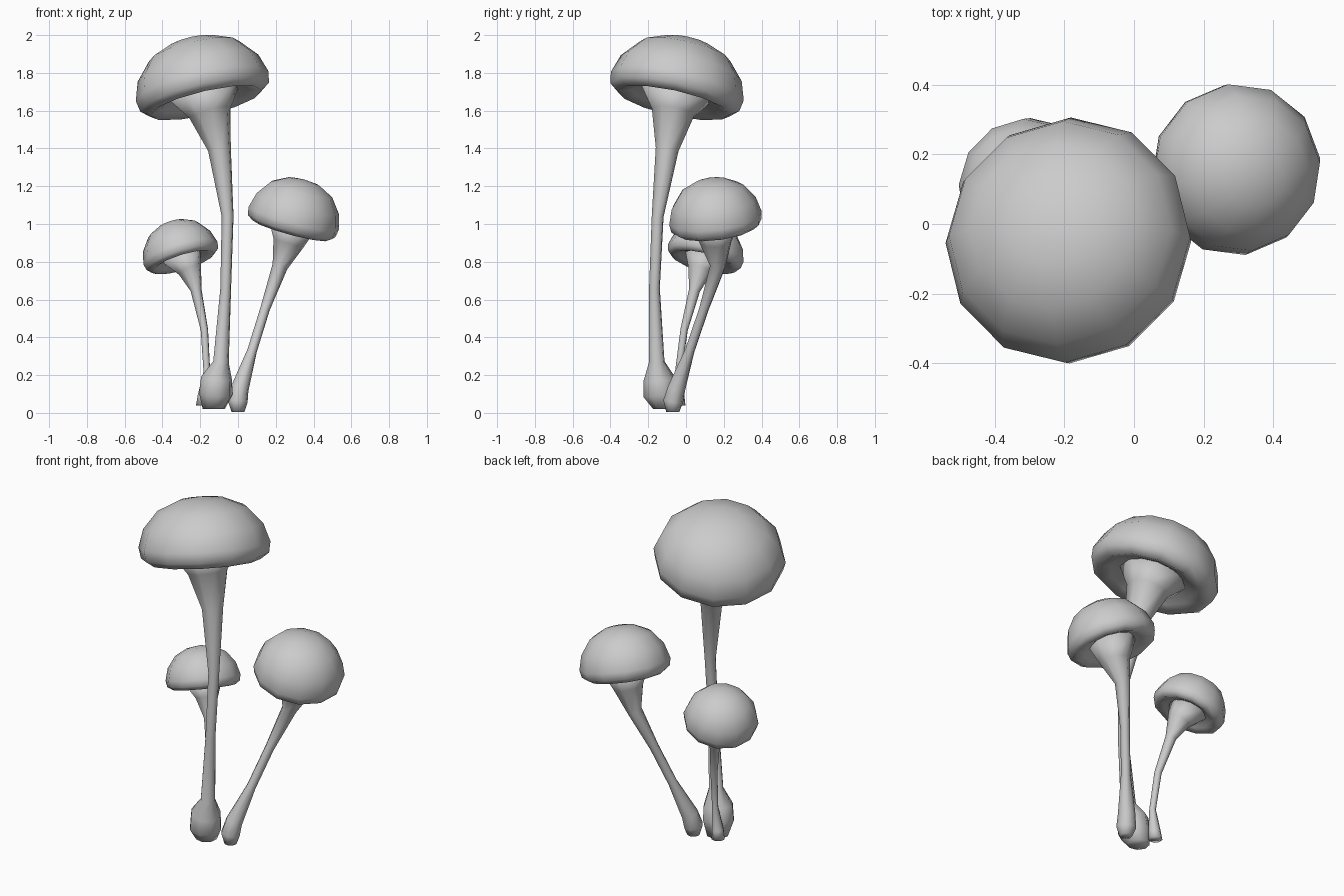
import bpy, bmesh, math
from mathutils import Vector

if "Cube" in bpy.data.objects:
    bpy.data.objects.remove(bpy.data.objects["Cube"])


def loft(name, rings, tip_first=False):
    """Skin rings given as (centre, axis, radius, sides, phase)."""
    bm = bmesh.new()
    loops = []
    for c, axis, r, n, phase in rings:
        q = Vector((0, 0, 1)).rotation_difference(axis)
        loop = []
        for i in range(n):
            a = 2 * math.pi * i / n + phase
            p = q @ Vector((math.cos(a) * r, math.sin(a) * r, 0))
            loop.append(bm.verts.new(c + p))
        loops.append(loop)
    for a, b in zip(loops, loops[1:]):
        n = len(a)
        for i in range(n):
            j = (i + 1) % n
            bm.faces.new((a[i], a[j], b[j], b[i]))
    # close both ends
    bm.faces.new(loops[0])
    if tip_first:
        bmesh.ops.pointmerge(bm, verts=loops[0], merge_co=rings[0][0])
    bm.faces.new(loops[-1])
    bmesh.ops.recalc_face_normals(bm, faces=bm.faces)
    me = bpy.data.meshes.new(name)
    bm.to_mesh(me)
    bm.free()
    for p in me.polygons:
        p.use_smooth = True
    ob = bpy.data.objects.new(name, me)
    bpy.context.collection.objects.link(ob)
    return ob


# half profile of a cap: (radius / R, height); positive heights scale with
# the dome height, negative ones with R
CAP = [(0.0, 1.0), (0.35, 0.94), (0.68, 0.74), (0.91, 0.38), (1.0, 0.0),
       (0.97, -0.17), (0.84, -0.26), (0.66, -0.20), (0.45, -0.10)]


def mushroom(prefix, centre, axis, R, dome, phase, path):
    centre, axis = Vector(centre), Vector(axis).normalized()
    # cap
    rings = []
    for r, h in CAP:
        h = h * dome if h > 0 else h * R
        rings.append((centre + axis * h, axis, max(r, 0.01) * R, 12, phase))
    loft(prefix + "_cap", rings, tip_first=True)
    # stem, flaring into the underside of the cap
    pts = [(Vector(p[:3]), p[3]) for p in path]
    pts.append((centre - axis * 0.12 * R, 0.53 * R))
    rings = []
    for i, (p, r) in enumerate(pts):
        a = pts[max(i - 1, 0)][0]
        b = pts[min(i + 1, len(pts) - 1)][0]
        t = (b - a).normalized()
        if i == 0:
            t = Vector((0, 0, 1))
        if i == len(pts) - 1:
            t = axis
        rings.append((p, t, r, 8, 0.2))
    loft(prefix + "_stem", rings)


# tall mushroom
mushroom("tall", (-0.19, -0.046, 1.73), (-0.22, 0.21, 0.95), 0.36, 0.262, 0, [
    (-0.128, -0.115, 0.02, 0.06),
    (-0.118, -0.138, 0.10, 0.09),
    (-0.113, -0.142, 0.18, 0.085),
    (-0.09, -0.155, 0.27, 0.042),
    (-0.065, -0.167, 0.66, 0.029),
    (-0.055, -0.15, 1.04, 0.032),
    (-0.098, -0.10, 1.395, 0.062),
    (-0.15, -0.07, 1.59, 0.115)])

# right mushroom
mushroom("right", (0.295, 0.156, 1.03), (0.26, -0.12, 0.96), 0.249, 0.215, 0.12, [
    (0.0, -0.07, 0.005, 0.035),
    (-0.002, -0.068, 0.06, 0.054),
    (0.01, -0.05, 0.13, 0.048),
    (0.075, 0.02, 0.33, 0.026),
    (0.143, 0.095, 0.55, 0.026),
    (0.222, 0.168, 0.775, 0.042),
    (0.268, 0.158, 0.90, 0.085)])

# small rear mushroom
mushroom("small", (-0.305, 0.105, 0.847), (-0.29, 0.24, 0.93), 0.205, 0.175, 0, [
    (-0.185, -0.04, 0.04, 0.038),
    (-0.18, -0.042, 0.09, 0.034),
    (-0.165, -0.04, 0.22, 0.018),
    (-0.178, -0.01, 0.44, 0.02),
    (-0.222, 0.045, 0.65, 0.03),
    (-0.255, 0.072, 0.755, 0.065)])
